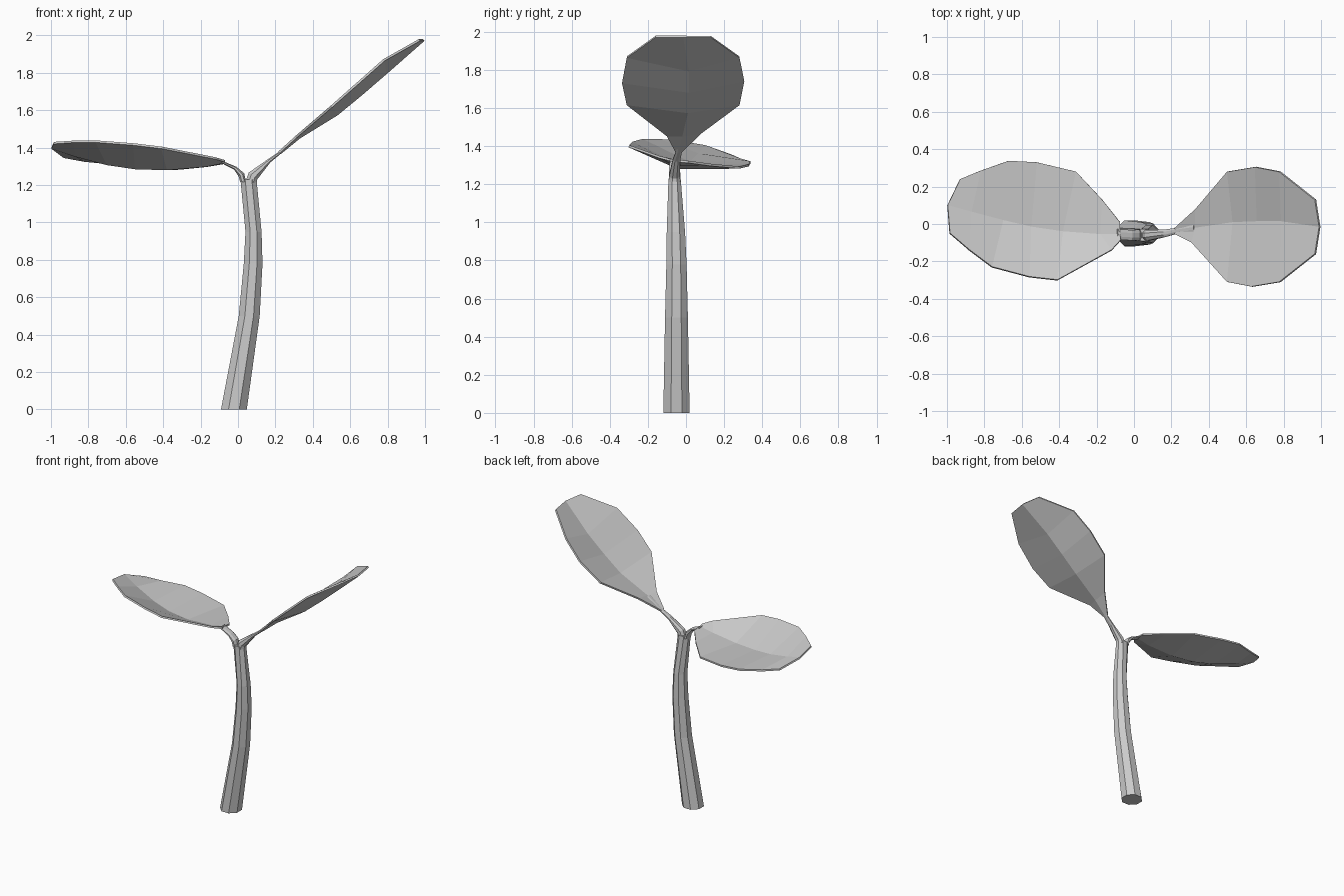
import bpy, math
from mathutils import Vector


def make_object(name, verts, faces):
    mesh = bpy.data.meshes.new(name)
    mesh.from_pydata(verts, [], faces)
    mesh.update()
    obj = bpy.data.objects.new(name, mesh)
    bpy.context.collection.objects.link(obj)
    return obj


def tube(name, rings, sides=8):
    """Loft rings of (x, y, z, half width, half depth, tilt in degrees)."""
    verts, faces = [], []
    for x, y, z, w, d, tilt in rings:
        t = math.radians(tilt)
        for i in range(sides):
            a = 2 * math.pi * (i + 0.5) / sides
            k = 1 / math.cos(math.pi / sides)
            u = w * k * math.cos(a)
            verts.append(Vector((x + u * math.cos(t), y + d * k * math.sin(a),
                                 z + u * math.sin(t))))
    for r in range(len(rings) - 1):
        for i in range(sides):
            j = (i + 1) % sides
            faces.append((r * sides + i, r * sides + j,
                          (r + 1) * sides + j, (r + 1) * sides + i))
    faces.append(tuple(reversed(range(sides))))
    faces.append(tuple(range((len(rings) - 1) * sides, len(rings) * sides)))
    return make_object(name, verts, faces)


def leaf(name, rows, flip=False):
    """Cupped blade: each row is front edge, midrib, back edge."""
    verts = [p for row in rows for p in row]
    faces = []
    for r in range(len(rows) - 1):
        for c in range(2):
            a = r * 3 + c
            f = (a, a + 3, a + 4, a + 1)
            faces.append(f[::-1] if flip else f)
    obj = make_object(name, verts, faces)
    mod = obj.modifiers.new("thickness", 'SOLIDIFY')
    mod.thickness = 0.012
    mod.offset = 0
    return obj


# Curved, tapering stem
tube("stem", [
    (-0.022, -0.05, 0.00, 0.069, 0.069, 0),
    (0.060, -0.05, 0.50, 0.056, 0.060, 0),
    (0.081, -0.05, 0.78, 0.050, 0.053, 0),
    (0.083, -0.053, 0.95, 0.043, 0.048, 0),
    (0.056, -0.06, 1.23, 0.043, 0.032, 0),
])

# Two flattened stalks forking from the stem top
tube("left_stalk", [
    (0.028, -0.06, 1.215, 0.016, 0.030, 0),
    (0.018, -0.06, 1.255, 0.017, 0.030, 30),
    (-0.015, -0.06, 1.290, 0.010, 0.028, 50),
    (-0.09, -0.055, 1.325, 0.006, 0.028, 70),
])
tube("right_stalk", [
    (0.070, -0.06, 1.215, 0.030, 0.030, -10),
    (0.080, -0.06, 1.248, 0.029, 0.028, -40),
    (0.165, -0.05, 1.328, 0.011, 0.020, -48),
    (0.225, -0.037, 1.373, 0.007, 0.016, -48),
    (0.32, -0.025, 1.456, 0.004, 0.020, -48),
])

# Right leaf, rising steeply
leaf("right_leaf", [
    [(0.22, -0.055, 1.375), (0.225, -0.037, 1.370), (0.22, -0.02, 1.375)],
    [(0.31, -0.10, 1.457), (0.33, -0.02, 1.455), (0.33, 0.08, 1.472)],
    [(0.50, -0.31, 1.620), (0.53, 0.01, 1.578), (0.50, 0.28, 1.620)],
    [(0.63, -0.335, 1.735), (0.66, 0.015, 1.685), (0.65, 0.305, 1.745)],
    [(0.78, -0.31, 1.868), (0.79, 0.015, 1.797), (0.78, 0.28, 1.868)],
    [(0.97, -0.16, 1.975), (0.993, -0.015, 1.975), (0.97, 0.13, 1.975)],
])

# Left leaf, nearly level and tipped toward the back
leaf("left_leaf", [
    [(-0.07, -0.085, 1.328), (-0.075, -0.055, 1.323), (-0.075, 0.01, 1.318)],
    [(-0.12, -0.14, 1.343), (-0.18, -0.055, 1.302), (-0.17, 0.13, 1.302)],
    [(-0.41, -0.30, 1.400), (-0.38, -0.04, 1.285), (-0.31, 0.28, 1.288)],
    [(-0.56, -0.283, 1.418), (-0.55, -0.015, 1.290), (-0.52, 0.33, 1.300)],
    [(-0.76, -0.23, 1.433), (-0.70, 0.02, 1.312), (-0.67, 0.338, 1.315)],
    [(-0.88, -0.14, 1.432), (-0.87, 0.065, 1.357), (-0.82, 0.285, 1.330)],
    [(-0.985, -0.05, 1.425), (-0.997, 0.10, 1.400), (-0.93, 0.24, 1.350)],
], flip=True)
